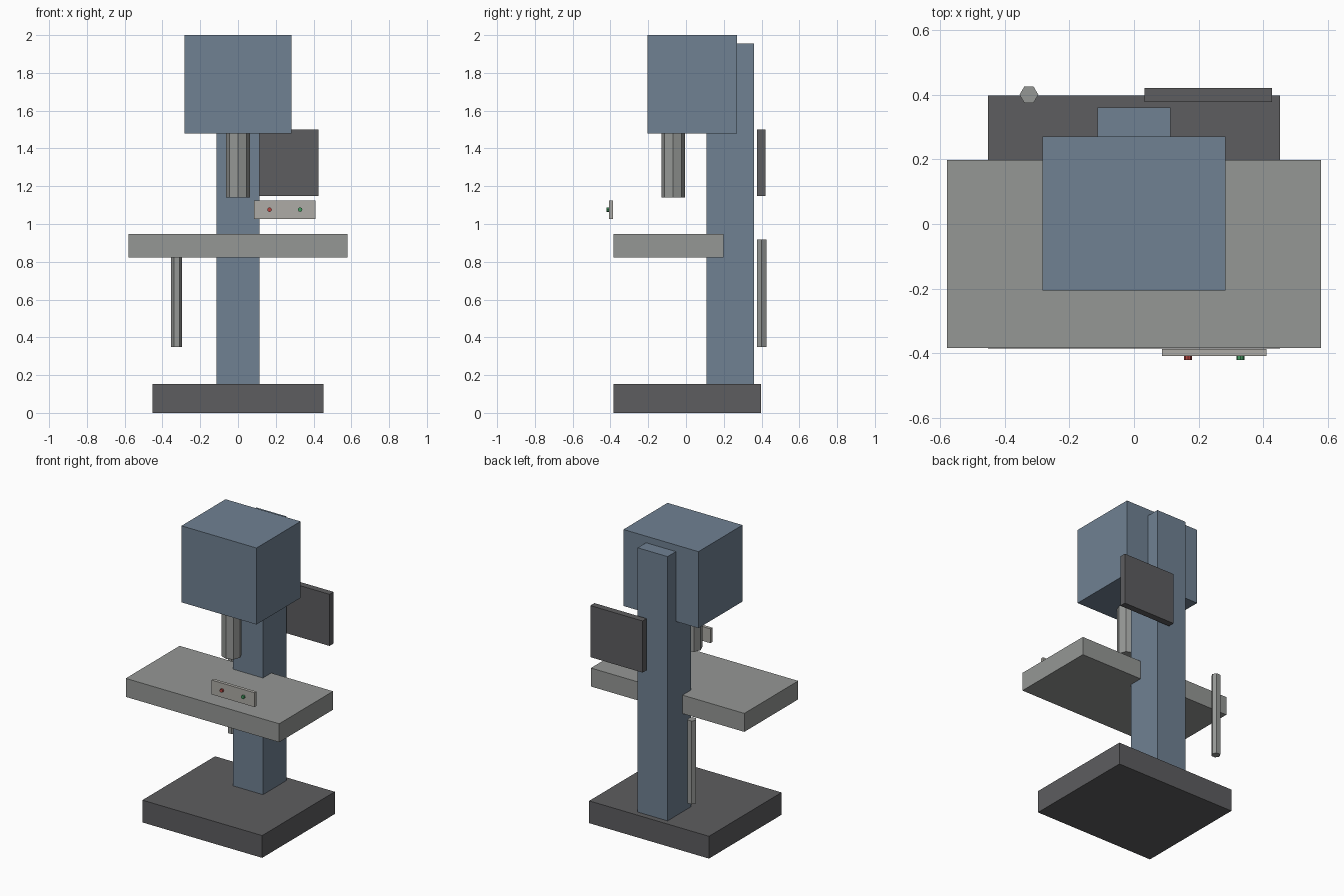
import bpy
import math

if "Cube" in bpy.data.objects:
    bpy.data.objects.remove(bpy.data.objects["Cube"])


def material(name, r, g, b):
    mat = bpy.data.materials.new(name)
    mat.diffuse_color = (r, g, b, 1)
    mat.use_nodes = True
    mat.node_tree.nodes["Principled BSDF"].inputs["Base Color"].default_value = mat.diffuse_color
    return mat


BLUE = material("blue_paint", 0.16, 0.22, 0.29)
DARK = material("dark_iron", 0.11, 0.11, 0.115)
STEEL = material("steel", 0.30, 0.31, 0.30)
PLATE = material("light_plate", 0.42, 0.41, 0.38)
RED = material("red_button", 0.45, 0.06, 0.05)
GREEN = material("green_button", 0.06, 0.32, 0.12)


def finish(name, mat):
    ob = bpy.context.object
    ob.name = name
    bpy.ops.object.transform_apply(location=False, rotation=True, scale=True)
    ob.data.materials.append(mat)
    return ob


def box(name, x, y, z, mat):
    """Box from (min, max) pairs along each axis."""
    spans = (x, y, z)
    bpy.ops.mesh.primitive_cube_add(size=1, location=[sum(s) / 2 for s in spans])
    bpy.context.object.scale = [s[1] - s[0] for s in spans]
    return finish(name, mat)


def rod(name, centre, radius, length, sides, mat, rotation=(0, 0, 0)):
    bpy.ops.mesh.primitive_cylinder_add(vertices=sides, radius=radius, depth=length,
                                        location=centre, rotation=rotation)
    return finish(name, mat)


# Base, column, head and table
box("base", (-0.452, 0.452), (-0.385, 0.398), (0, 0.152), DARK)
box("column", (-0.113, 0.113), (0.108, 0.36), (0.15, 1.955), BLUE)
box("head", (-0.283, 0.283), (-0.205, 0.27), (1.478, 2.0), BLUE)
box("table", (-0.579, 0.579), (-0.383, 0.198), (0.822, 0.948), STEEL)

# Spindle below the head
rod("spindle", (0, -0.068, 1.32), 0.063, 0.36, 8, STEEL)

# Hexagonal rod behind the table
rod("rear_rod", (-0.325, 0.40, 0.634), 0.029, 0.568, 6, STEEL, (0, 0, math.pi / 6))

# Rear cabinet panel
box("rear_panel", (0.033, 0.427), (0.377, 0.421), (1.148, 1.5), DARK)

# Control strip and its two buttons
box("control_strip", (0.086, 0.41), (-0.408, -0.386), (1.026, 1.124), PLATE)
for name, x, mat in (("stop_button", 0.167, RED), ("start_button", 0.329, GREEN)):
    rod(name, (x, -0.412, 1.076), 0.012, 0.018, 8, mat, (math.pi / 2, 0, 0))
